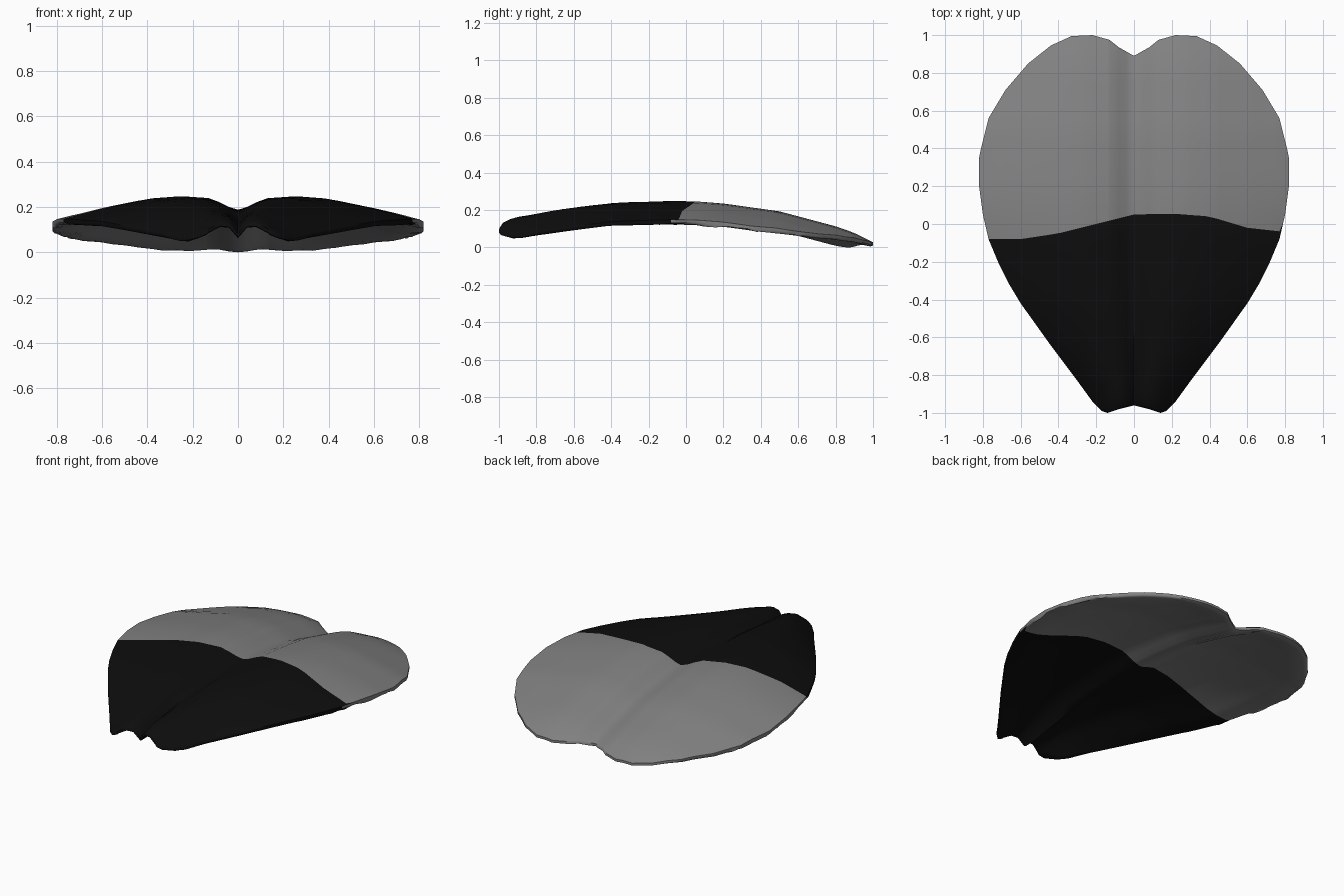
import bpy, bmesh, math

if "Cube" in bpy.data.objects:
    bpy.data.objects.remove(bpy.data.objects["Cube"], do_unlink=True)


def lerp(points, v):
    """Read a value off a polyline of (key, value) pairs."""
    if v <= points[0][0]:
        return points[0][1]
    for (a, fa), (b, fb) in zip(points, points[1:]):
        if v <= b:
            return fa + (fb - fa) * (v - a) / (b - a)
    return points[-1][1]


def material(name, value):
    mat = bpy.data.materials.new(name)
    mat.use_nodes = True
    mat.diffuse_color = (value, value, value, 1)
    bsdf = mat.node_tree.nodes["Principled BSDF"]
    bsdf.inputs["Base Color"].default_value = (value, value, value, 1)
    bsdf.inputs["Roughness"].default_value = 0.6
    return mat


# Half outline: front and back edge depth over distance from the middle
FRONT = [(0, -.96), (.08, -.98), (.14, -1), (.17, -.99), (.22, -.94), (.3, -.83),
         (.45, -.63), (.6, -.42), (.66, -.32), (.72, -.2), (.77, -.08), (.8, .05), (.82, .2)]
BACK = [(0, .89), (.08, .935), (.13, .975), (.22, 1), (.33, .995), (.44, .945),
        (.56, .85), (.68, .71), (.77, .56), (.81, .4), (.82, .35)]
# Lengthwise arch of the two ridges, and drop from the ridge across the width
ARCH = [(-1, .12), (-.95, .15), (-.9, .165), (-.8, .185), (-.6, .215), (-.4, .24),
        (-.1, .25), (.05, .248), (.2, .237), (.5, .195), (.8, .115), (.9, .08), (1, .03)]
DROP = [(0, .06), (.05, .048), (.15, .01), (.33, 0), (.5, .01), (.75, .05), (.93, .085), (1, .1)]
# Wavy border between the two colours
BORDER = [(-.77, -.08), (-.6, -.08), (-.4, -.05), (-.2, 0), (0, .05),
          (.2, .055), (.4, .04), (.6, -.02), (.78, -.04)]
WIDTH = [(y, x) for x, y in FRONT[2:]]

# Dense rim points, used to thin the shell toward its edge
RIM = [(i * .01, lerp(edge, i * .01)) for edge in (FRONT, BACK) for i in range(83)]
RIM += [(.82, .2 + i * .01) for i in range(16)]


def heights(x, y):
    x = abs(x)
    t = x / max(.24, lerp(WIDTH, y))
    top = lerp(ARCH, y) - lerp(DROP, t)
    gap = min(math.hypot(x - a, y - b) for a, b in RIM)
    thick = .015 + .03 * math.sqrt(min(1, gap / .09))
    return top, top - thick


half = sorted({p[0] for p in FRONT + BACK} | {.04, .26, .38, .5, .64, .745, .79})
columns = [-x for x in reversed(half) if x > 0] + half
ROWS = 14
steps = [i / ROWS for i in range(ROWS + 1)]

bm = bmesh.new()
top, bottom = [], []
for x in columns:
    lo, hi = lerp(FRONT, abs(x)), lerp(BACK, abs(x))
    mid = max(lo, lerp(BORDER, x))
    # Rows crowd toward the rim at both ends
    ys = [lo + (mid - lo) * s ** 1.6 for s in steps]
    ys += [hi - (hi - mid) * (1 - s) ** 1.6 for s in steps[1:]]
    pairs = [(y, heights(x, y)) for y in ys]
    top.append([bm.verts.new((x, y, h[0])) for y, h in pairs])
    bottom.append([bm.verts.new((x, y, h[1])) for y, h in pairs])

last = 2 * ROWS


def face(verts, row):
    bm.faces.new(verts).material_index = 0 if row < ROWS else 1


# Upper and lower skins, then the rim that joins them
for i in range(len(columns) - 1):
    for j in range(last):
        face((top[i][j], top[i + 1][j], top[i + 1][j + 1], top[i][j + 1]), j)
        face((bottom[i][j], bottom[i][j + 1], bottom[i + 1][j + 1], bottom[i + 1][j]), j)
    for j in (0, last):
        outer = abs(columns[i] + columns[i + 1]) / 2 > .775
        face((top[i][j], top[i + 1][j], bottom[i + 1][j], bottom[i][j]),
             last if outer else j)
for i in (0, -1):
    for j in range(last):
        face((top[i][j], top[i][j + 1], bottom[i][j + 1], bottom[i][j]), last)

bmesh.ops.remove_doubles(bm, verts=bm.verts, dist=.0005)
bmesh.ops.recalc_face_normals(bm, faces=bm.faces)
base = min(v.co.z for v in bm.verts)
bmesh.ops.translate(bm, verts=bm.verts, vec=(0, 0, -base))

mesh = bpy.data.meshes.new("curved_shell")
bm.to_mesh(mesh)
bm.free()
mesh.materials.append(material("black", .004))
mesh.materials.append(material("grey", .22))
shell = bpy.data.objects.new("curved_shell", mesh)
bpy.context.collection.objects.link(shell)
bpy.context.view_layer.objects.active = shell
shell.select_set(True)
bpy.ops.object.shade_smooth_by_angle(angle=math.radians(60))
